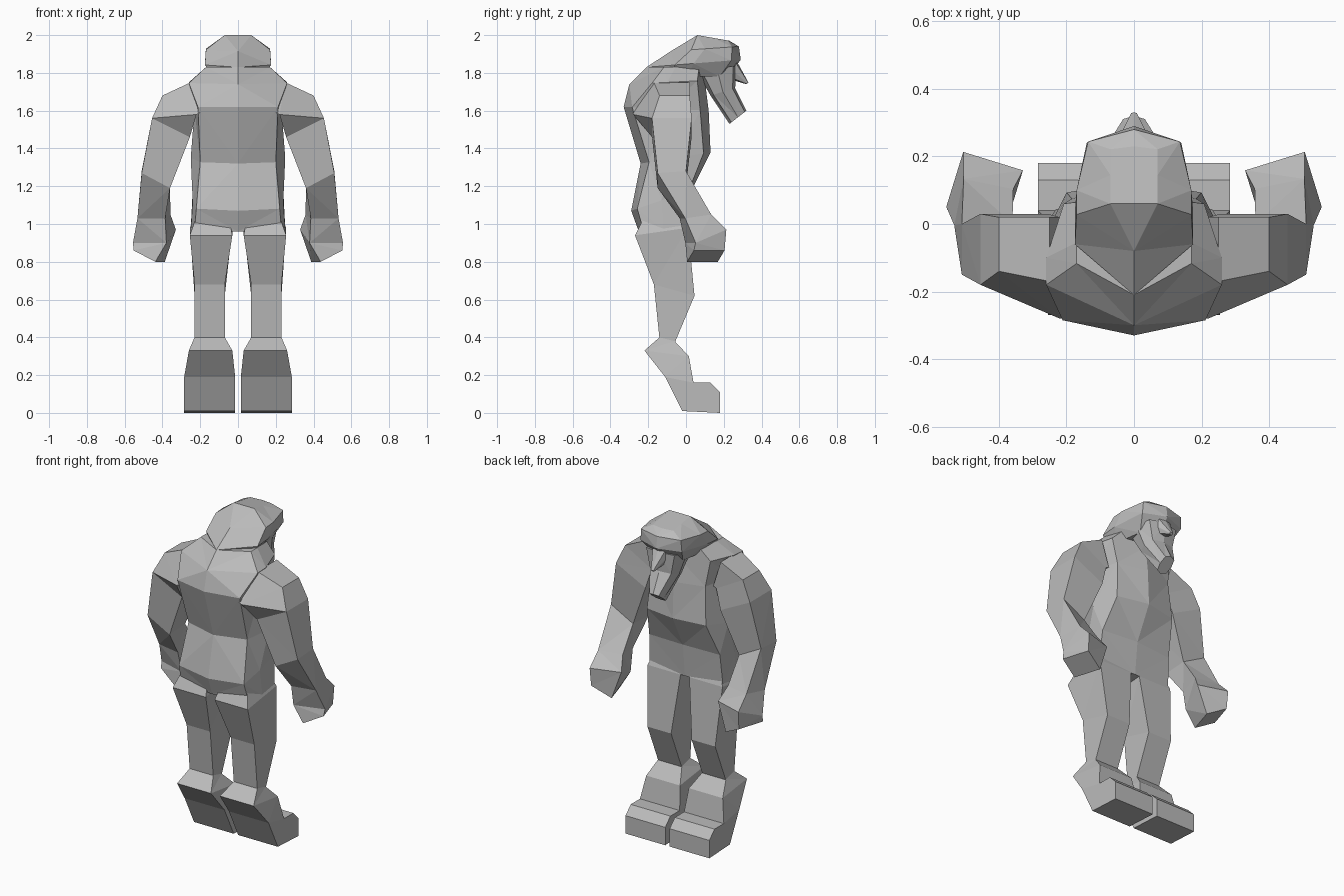
import bpy
import bmesh
from mathutils import Matrix, Vector

# Remove the default cube only
default_cube = bpy.data.objects.get("Cube")
if default_cube:
    bpy.data.objects.remove(default_cube, do_unlink=True)

# Single flat stone grey
GREY = (0.5, 0.5, 0.5, 1)
grey = bpy.data.materials.new("stone_grey")
grey.use_nodes = True
grey.diffuse_color = GREY
grey.node_tree.nodes["Principled BSDF"].inputs["Base Color"].default_value = GREY

# Section corners as (share of half width, share of depth from the back)
ROUND_BACK, FULL_BACK, RIDGED_BACK, FLAT_BACK = (.8, .12), (.92, .1), (1, .3), (1, 0)
ROUND_FRONT, FULL_FRONT = (.8, .9), (1, .95)


def loft(name, rings):
    """Skin a list of equal-length point rings into a closed faceted solid."""
    bm = bmesh.new()
    loops = [[bm.verts.new(point) for point in ring] for ring in rings]
    for lower, upper in zip(loops, loops[1:]):
        for i in range(len(lower)):
            # A negative index wraps round to close the ring
            bm.faces.new((lower[i - 1], lower[i], upper[i], upper[i - 1]))
    bm.faces.new(loops[0])
    bm.faces.new(loops[-1])
    bmesh.ops.triangulate(bm, faces=bm.faces[:])
    bmesh.ops.recalc_face_normals(bm, faces=bm.faces[:])
    mesh = bpy.data.meshes.new(name)
    bm.to_mesh(mesh)
    bm.free()
    mesh.materials.append(grey)
    part = bpy.data.objects.new(name, mesh)
    bpy.context.scene.collection.objects.link(part)


def body_ring(width, back, front, back_corner=ROUND_BACK, front_corner=ROUND_FRONT):
    """Symmetric eight-sided section between a back and a front (y, z) point."""
    back, front = Vector((0, *back)), Vector((0, *front))
    outline = [(0, 0), back_corner, (1, .5), front_corner, (0, 1)]
    left = [back.lerp(front, depth) + Vector((width * spread, 0, 0))
            for spread, depth in outline]
    right = [Vector((-point.x, point.y, point.z)) for point in left[1:-1]]
    return left + right[::-1]


def limb_ring(inner, outer, back, front, drop=0, bulge=0, turn=0):
    """Four-sided section; drop lowers the side nearest the body, bulge pushes
    its back corner rearward, turn swings the whole section about its centre."""
    (back_y, back_z), (front_y, front_z) = back, front
    ring = [
        Vector((inner, back_y - bulge, back_z - drop)),
        Vector((outer, back_y, back_z)),
        Vector((outer, front_y, front_z)),
        Vector((inner, front_y, front_z - drop)),
    ]
    centre = sum(ring, Vector()) / len(ring)
    swing = Matrix.Rotation(turn, 3, "Z")
    return [centre + swing @ (point - centre) for point in ring]


def body_part(name, sections):
    """Loft a part that straddles the centre plane."""
    loft(name, [body_ring(*section) for section in sections])


def limb_pair(name, sections):
    """Loft the left limb and its mirrored right twin."""
    for side, sign in (("left", 1), ("right", -1)):
        rings = [limb_ring(*section) for section in sections]
        for ring in rings:
            for point in ring:
                point.x *= sign
        loft(f"{side}_{name}", rings)


# Hunched torso from hips to neck
body_part("torso", [
    (.25, (-.25, .96), (.01, .98), FULL_BACK, FULL_FRONT),
    (.24, (-.29, 1.07), (.03, 1.18), FULL_BACK, FULL_FRONT),
    (.25, (-.24, 1.32), (.13, 1.38)),
    (.23, (-.33, 1.62), (.12, 1.6), FULL_BACK),
    (.26, (-.3, 1.74), (.1, 1.76), RIDGED_BACK),
    (.17, (-.21, 1.83), (.1, 1.83), RIDGED_BACK),
])

# Head with overhanging hair, rising straight from the spine
body_part("head", [
    (.13, (-.2, 1.78), (.22, 1.78), RIDGED_BACK),
    (.175, (-.21, 1.83), (.29, 1.87), RIDGED_BACK),
    (.17, (-.08, 1.915), (.28, 1.94), RIDGED_BACK),
    (.07, (.06, 2), (.23, 1.97), FLAT_BACK, FULL_FRONT),
])

# Long jaw hanging forward
body_part("jaw", [
    (.12, (.06, 1.8), (.27, 1.84)),
    (.09, (.13, 1.68), (.26, 1.72)),
    (.04, (.23, 1.53), (.32, 1.6)),
])

# Pointed nose
body_part("nose", [
    (.05, (.22, 1.77), (.27, 1.86)),
    (.01, (.32, 1.74), (.33, 1.75)),
])

# Arms from the shoulder to the fist
limb_pair("arm", [
    (.2, .25, (-.17, 1.75), (.02, 1.75), .16, .11),
    (.22, .4, (-.14, 1.68), (.02, 1.68), .1, .14),
    (.255, .455, (-.18, 1.56), (.03, 1.56), .1),
    (.36, .51, (-.15, 1.27), (0, 1.28), .08),
    (.37, .52, (-.02, 1.03), (.12, 1.05), 0, 0, .2),
    (.35, .535, (.02, .9), (.19, .97), 0, 0, .3),
    (.41, .53, (.02, .86), (.19, .86), .06, 0, .3),
])

# Legs with forward knees
limb_pair("leg", [
    (.05, .22, (-.22, 1.04), (-.02, 1.06)),
    (.03, .255, (-.27, .94), (.01, .98)),
    (.07, .23, (-.17, .68), (.045, .62)),
    (.07, .23, (-.14, .39), (-.06, .37)),
])

# Blocky feet from ankle to toe
limb_pair("foot", [
    (.07, .23, (-.14, .4), (-.06, .38)),
    (.03, .26, (-.22, .33), (.015, .3)),
    (.015, .285, (-.11, .19), (.04, .16)),
    (.015, .285, (-.02, .01), (.13, .16)),
    (.015, .285, (.18, 0), (.18, .11)),
])
